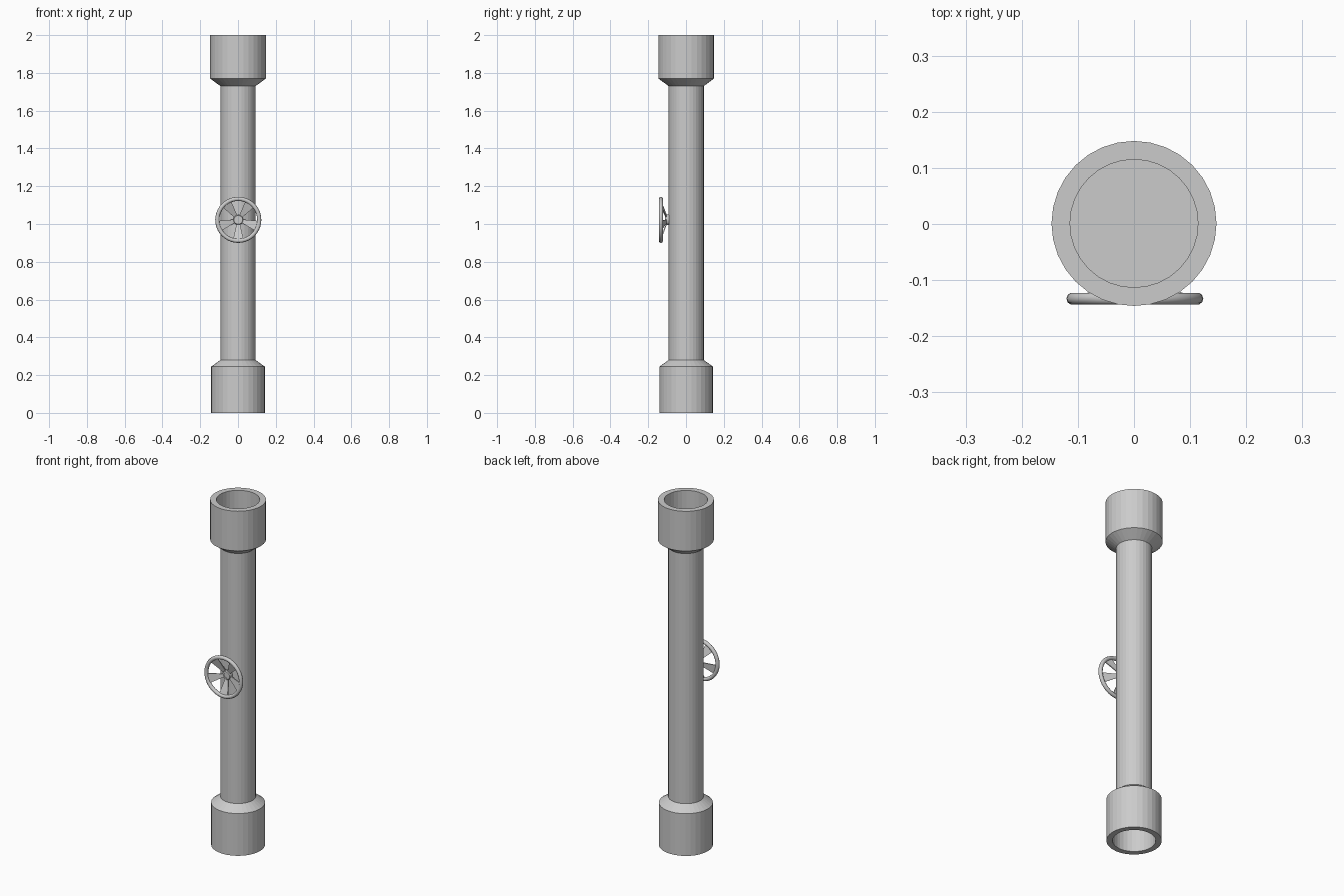
import bpy, bmesh, math
from mathutils import Vector

if "Cube" in bpy.data.objects:
    bpy.data.objects.remove(bpy.data.objects["Cube"])


def add_object(name, bm):
    bmesh.ops.remove_doubles(bm, verts=bm.verts, dist=1e-5)
    bmesh.ops.recalc_face_normals(bm, faces=bm.faces)
    mesh = bpy.data.meshes.new(name)
    bm.to_mesh(mesh)
    bm.free()
    obj = bpy.data.objects.new(name, mesh)
    bpy.context.collection.objects.link(obj)
    return obj


def lathe(name, profile, sides):
    bm = bmesh.new()
    verts = [bm.verts.new((r, 0, z)) for r, z in profile]
    edges = [bm.edges.new(pair) for pair in zip(verts, verts[1:])]
    bmesh.ops.spin(bm, geom=verts + edges, cent=(0, 0, 0), axis=(0, 0, 1),
                   angle=2 * math.pi, steps=sides)
    return add_object(name, bm)


# Pipe with an open socket at each end
pipe = lathe("pipe", [
    (0, 0.245), (0.111, 0.245), (0.111, 0), (0.142, 0), (0.142, 0.245),
    (0.093, 0.28), (0.093, 1.73), (0.147, 1.77), (0.147, 2.0),
    (0.114, 2.0), (0.114, 1.77), (0, 1.77)], 32)
pipe.location.y = 0.001

# Valve wheel rim, facing the front
WHEEL = Vector((0.0015, -0.133, 1.022))
bpy.ops.mesh.primitive_torus_add(major_radius=0.111, minor_radius=0.011,
                                 major_segments=40, minor_segments=10,
                                 location=WHEEL, rotation=(math.pi / 2, 0, 0))
rim = bpy.context.object
rim.name = "wheel_rim"
bpy.ops.object.shade_smooth_by_angle(angle=math.radians(40))

# Hub with a recessed face, joining the wheel to the pipe
hub = lathe("wheel_hub", [(0, 0), (0.027, 0), (0.027, 0.016), (0.023, 0.022),
                          (0.015, 0.022), (0.015, 0.018), (0, 0.018)], 20)
hub.location = (WHEEL.x, -0.09, WHEEL.z)
hub.rotation_euler.x = math.pi / 2

# Flat dished spokes, flaring towards the rim
bm = bmesh.new()
for i in range(5):
    a = math.radians(-18 + 72 * i)
    out = Vector((math.cos(a), 0, math.sin(a)))
    side = Vector((-math.sin(a), 0, math.cos(a)))
    outline = [(0.018, -0.008, -0.102), (0.108, -0.028, -0.134),
               (0.108, 0.028, -0.134), (0.018, 0.008, -0.102)]
    rings = []
    for thick in (-0.003, 0.003):
        rings.append([bm.verts.new(Vector((WHEEL.x, y + thick, WHEEL.z))
                                   + out * r * 0.97 + side * w)
                      for r, w, y in outline])
    back, front = rings
    bm.faces.new(back)
    bm.faces.new(front[::-1])
    for k in range(4):
        n = (k + 1) % 4
        bm.faces.new((back[k], front[k], front[n], back[n]))
add_object("wheel_spokes", bm)
